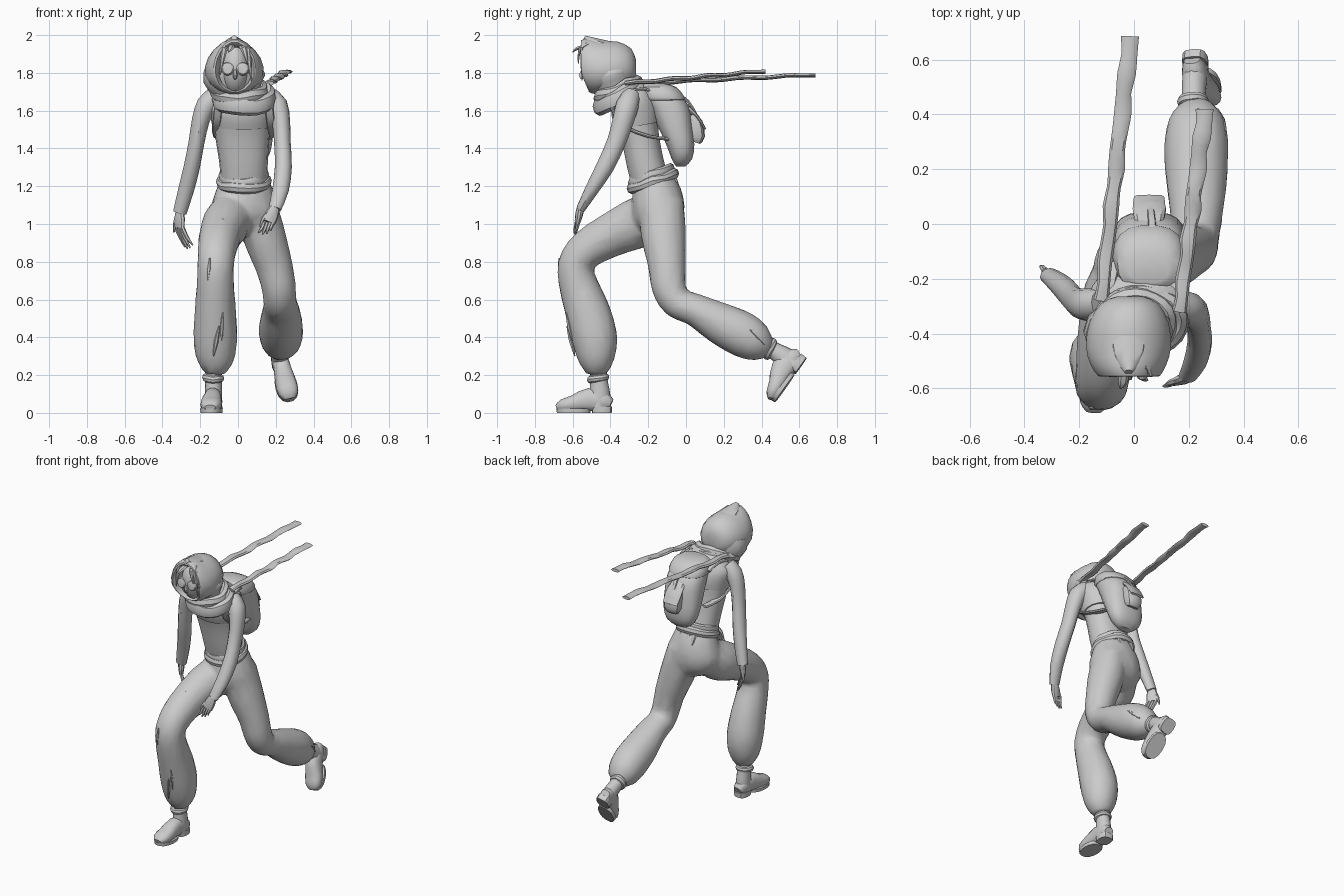
import bpy, math, random
from mathutils import Vector, Matrix

random.seed(4)
X, Y, Z = Vector((1, 0, 0)), Vector((0, 1, 0)), Vector((0, 0, 1))


def smooth_path(rings, closed, steps):
    """Catmull-Rom interpolation of (x, y, z, a, b) rings."""
    n, out = len(rings), []
    get = lambda i: rings[i % n] if closed else rings[max(0, min(n - 1, i))]
    for i in range(n if closed else n - 1):
        p0, p1, p2, p3 = (get(i + k) for k in (-1, 0, 1, 2))
        for s in range(steps):
            t = s / steps
            out.append([0.5 * (2 * b + (c - a) * t + (2 * a - 5 * b + 4 * c - d) * t * t
                               + (3 * b - a - 3 * c + d) * t ** 3)
                        for a, b, c, d in zip(p0, p1, p2, p3)])
    if not closed:
        out.append(list(rings[-1]))
    return out


def loft(name, rings, sides=14, power=2.0, ref=X, axis=None, closed=False, steps=2, matrix=None):
    """Skin elliptical rings along a path: a = half width along ref, b = across it."""
    path = smooth_path(rings, closed, steps)
    n, verts, faces = len(path), [], []
    for i, (x, y, z, a, b) in enumerate(path):
        nxt = path[(i + 1) % n] if closed else path[min(i + 1, n - 1)]
        prv = path[i - 1] if closed else path[max(i - 1, 0)]
        t = axis or (Vector(nxt[:3]) - Vector(prv[:3])).normalized()
        u = (ref - t * ref.dot(t)).normalized()
        v = t.cross(u)
        for k in range(sides):
            c, s = math.cos(2 * math.pi * k / sides), math.sin(2 * math.pi * k / sides)
            c = math.copysign(abs(c) ** (2 / power), c)
            s = math.copysign(abs(s) ** (2 / power), s)
            verts.append(Vector((x, y, z)) + u * (c * max(a, .002)) + v * (s * max(b, .002)))
    for i in range(n if closed else n - 1):
        j = (i + 1) % n
        for k in range(sides):
            m = (k + 1) % sides
            faces.append((i * sides + k, i * sides + m, j * sides + m, j * sides + k))
    if not closed:
        faces.append(tuple(reversed(range(sides))))
        faces.append(tuple(range((n - 1) * sides, n * sides)))
    mesh = bpy.data.meshes.new(name)
    mesh.from_pydata([matrix @ p for p in verts] if matrix else verts, [], faces)
    obj = bpy.data.objects.new(name, mesh)
    bpy.context.collection.objects.link(obj)
    return obj


def hoop(name, centre, rx, ry, slope, a, b, wobble=0.0, matrix=None):
    """Tilted cloth ring; slope raises the back."""
    rings = []
    for k in range(12):
        t = 2 * math.pi * k / 12
        w = random.uniform(-wobble, wobble)
        rings.append((centre[0] + rx * math.cos(t), centre[1] + ry * math.sin(t),
                      centre[2] + slope * math.sin(t) + w, a + w / 2, b + w / 2))
    return loft(name, rings, 8, ref=Z, closed=True, matrix=matrix)


# baggy trousers: hips and both legs fused into one cloth
hips = loft("trousers", [(.035, -.18, 1.26, .12, .105), (.035, -.155, 1.16, .16, .135),
                         (.035, -.145, 1.06, .185, .14), (.035, -.15, .98, .14, .11),
                         (.035, -.16, .93, .05, .05)], steps=3)
leg_a = loft("leg_front", [(-.03, -.13, 1.1, .09, .1), (-.06, -.25, 1.01, .125, .135),
                           (-.09, -.38, .95, .115, .12), (-.11, -.52, .87, .105, .105),
                           (-.118, -.585, .785, .098, .095), (-.12, -.57, .68, .1, .105),
                           (-.12, -.525, .55, .11, .12), (-.12, -.485, .4, .118, .124),
                           (-.12, -.475, .28, .1, .098), (-.125, -.47, .205, .055, .055)], steps=3)
leg_b = loft("leg_back", [(.1, -.13, 1.12, .1, .12), (.135, -.12, .95, .115, .122),
                          (.19, -.1, .78, .1, .102), (.215, -.092, .67, .092, .093),
                          (.222, -.05, .585, .09, .085), (.228, .05, .545, .1, .088),
                          (.228, .18, .475, .115, .112), (.228, .3, .415, .118, .122),
                          (.228, .385, .365, .1, .1), (.228, .445, .335, .05, .05)], steps=3)
for o in (hips, leg_a, leg_b):
    o.select_set(True)
bpy.context.view_layer.objects.active = hips
bpy.ops.object.join()
fuse = hips.modifiers.new("fuse", 'REMESH')
fuse.mode, fuse.voxel_size = 'VOXEL', .016
relax = hips.modifiers.new("relax", 'SMOOTH')
relax.factor, relax.iterations = .5, 6
hips.modifiers.new("facet", 'DECIMATE').ratio = .12
for m in ("fuse", "relax", "facet"):
    bpy.ops.object.modifier_apply(modifier=m)

# cloth folds on the shins and front thigh
for i, (p, q) in enumerate((((-.1, -.63, .46), (-.13, -.588, .3)), ((-.08, -.635, .53), (-.09, -.6, .38)),
                            ((.335, .34, .44), (.305, .42, .36)), ((.24, .36, .5), (.25, .44, .4)),
                            ((-.15, -.672, .82), (-.16, -.665, .7)))):
    m = [(a + b) / 2 for a, b in zip(p, q)]
    loft(f"trouser_fold_{i}", [(*p, .003, .003), (*m, .012, .012), (*q, .003, .003)], 6)


# boots, modelled around the ankle and then posed
def boot(tag, matrix):
    loft("boot_shaft_" + tag, [(0, 0, .01, .045, .045), (0, .005, -.05, .044, .047),
                               (0, .008, -.12, .046, .058), (0, 0, -.18, .045, .06)], 12, matrix=matrix)
    loft("boot_foot_" + tag, [(0, .068, -.165, .03, .028), (0, .03, -.15, .045, .053),
                              (0, -.05, -.14, .047, .062), (0, -.13, -.16, .057, .044),
                              (0, -.19, -.172, .052, .034), (0, -.22, -.182, .028, .015)], 14, 2.4, matrix=matrix)
    loft("boot_sole_" + tag, [(0, -.13, -.188, .06, .093), (0, -.13, -.21, .058, .09)], 14, 2.3, steps=1, matrix=matrix)
    loft("boot_heel_" + tag, [(0, .02, -.175, .046, .055), (0, .02, -.21, .045, .052)], 12, 3, steps=1, matrix=matrix)
    hoop("boot_cuff_" + tag, (0, 0, -.025), .042, .044, .008, .02, .016, .004, matrix)


boot("front", Matrix.Translation((-.13, -.465, .21)) @ Matrix.Rotation(-.08, 4, 'Z'))
boot("back", Matrix.Translation((.215, .425, .352)) @ Matrix.Rotation(-.12, 4, 'Y')
     @ Matrix.Rotation(math.radians(55), 4, 'X') @ Matrix.Rotation(.12, 4, 'Z'))

# torso, short top and waist sash
loft("torso", [(.03, -.185, 1.2, .12, .1), (.03, -.215, 1.32, .128, .1), (.025, -.235, 1.42, .138, .1),
               (.022, -.25, 1.5, .148, .105), (.02, -.265, 1.58, .16, .115),
               (.02, -.28, 1.66, .16, .1), (.02, -.3, 1.71, .09, .07)], 18, 2.3)
loft("short_top", [(.022, -.252, 1.52, .158, .118), (.022, -.265, 1.59, .174, .132),
                   (.02, -.28, 1.65, .185, .12), (.015, -.3, 1.69, .15, .1), (.01, -.33, 1.74, .08, .08)], 18, 2.2)
hoop("waist_sash_lower", (.03, -.175, 1.225), .125, .115, .04, .028, .022, .006)
hoop("waist_sash_upper", (.03, -.185, 1.255), .115, .105, .035, .026, .018, .006)
for i, x in enumerate((-.02, .02, .07)):
    loft(f"sash_end_{i}", [(x, -.075, 1.27, .02, .012), (x, -.057, 1.23, .018, .012), (x, -.035, 1.18, .006, .006)], 8)

# arms
loft("arm_left", [(.16, -.29, 1.68, .05, .05), (.205, -.31, 1.63, .058, .06), (.228, -.335, 1.54, .048, .056),
                  (.235, -.37, 1.43, .044, .05), (.24, -.43, 1.3, .045, .047),
                  (.225, -.5, 1.18, .044, .036), (.195, -.557, 1.08, .034, .024)], 12)
loft("arm_right", [(-.12, -.29, 1.68, .05, .05), (-.165, -.295, 1.63, .055, .06), (-.197, -.29, 1.55, .047, .055),
                   (-.22, -.275, 1.43, .042, .05), (-.245, -.245, 1.3, .043, .047),
                   (-.275, -.215, 1.18, .042, .038), (-.308, -.19, 1.06, .036, .03)], 12)


# hands: palm, four fingers and a thumb
def hand(tag, wrist, knuckle, tip, spread):
    w, k, t, s = (Vector(p) for p in (wrist, knuckle, tip, spread))
    loft("palm_" + tag, [(*w, .026, .02), (*w.lerp(k, .5), .037, .02), (*k, .036, .014)], 10, ref=s)
    for i in range(4):
        off = s * (i - 1.5) * .018
        end = t + off * 1.3 + Z * (abs(i - 1.4) * .012)
        mid = (k + end) / 2 + off * .3 + (k - w).normalized() * .006
        loft(f"finger_{tag}_{i}", [(*(k + off), .011, .011), (*mid, .01, .01), (*end, .004, .004)], 6)
    a, b = w.lerp(k, .35) - s * .025, k - s * .05
    loft("thumb_" + tag, [(*a, .012, .012), (*a.lerp(b, .6), .011, .011), (*(b - Z * .02), .004, .004)], 6)


hand("left", (.195, -.557, 1.09), (.163, -.575, 1.01), (.14, -.585, .94), (.95, .2, .1))
hand("right", (-.308, -.19, 1.07), (-.31, -.19, .98), (-.26, -.205, .865), (.6, -.75, .1))

# head, face and goggles
loft("neck", [(.01, -.31, 1.64, .055, .055), (-.01, -.42, 1.77, .055, .055)], 12, steps=1)
bpy.ops.mesh.primitive_uv_sphere_add(segments=16, ring_count=12, location=(-.015, -.455, 1.82), rotation=(.15, 0, 0))
head = bpy.context.object
head.name, head.scale = "head", (.08, .098, .135)
loft("nose", [(-.015, -.535, 1.825, .009, .01), (-.015, -.553, 1.785, .012, .018), (-.015, -.545, 1.77, .008, .008)], 6)
for x in (-.055, .025):
    loft("goggle_lens", [(x, -.5, 1.825, .034, .034), (x, -.55, 1.82, .034, .034), (x, -.557, 1.82, .026, .026)], 14, steps=1)
for i, (x, y, x2, z2) in enumerate(((-.03, -.6, -.05, 1.91), (.01, -.57, .05, 1.85), (.03, -.55, .07, 1.76),
                                    (-.05, -.55, -.095, 1.79))):
    loft(f"hair_strand_{i}", [(x, -.5, 1.95, .016, .012), ((x + x2) / 2, (y - .55) / 2, 1.93, .018, .01),
                              (x2, y, z2, .003, .003)], 6)

# hood with rolled opening, narrower above than at the cheeks, and a peaked tip
hood = loft("hood", [(-.015, -.265, 1.82, .05, .05), (-.016, -.29, 1.83, .105, .1), (-.018, -.36, 1.835, .145, .132),
                     (-.02, -.45, 1.832, .155, .14), (-.02, -.515, 1.835, .138, .148), (-.018, -.555, 1.835, .112, .14),
                     (-.016, -.545, 1.825, .095, .125), (-.015, -.48, 1.82, .08, .11)], 18, axis=-Y)
for v in hood.data.vertices:
    v.co.x = -.02 + (v.co.x + .02) * (1 + .9 * (1.83 - v.co.z))
    v.co.y += max(0, -v.co.y - .45) * max(0, 1.8 - v.co.z) * 4
loft("hood_peak", [(-.02, -.36, 1.9, .08, .06), (-.02, -.47, 1.945, .065, .04), (-.02, -.54, 1.985, .015, .015)], 10)
loft("hood_drape", [(-.02, -.4, 1.82, .155, .125), (-.02, -.39, 1.77, .165, .12), (-.005, -.37, 1.7, .125, .1)])

# wrapped scarf with two streaming tails
hoop("scarf_wrap_upper", (.005, -.36, 1.71), .125, .1, .04, .04, .033, .01)
hoop("scarf_wrap_lower", (.03, -.355, 1.67), .14, .105, .05, .048, .033, .012)
for tag, start, end in (("long", (-.12, -.28, 1.745), (-.012, .685, 1.79)),
                        ("short", (.165, -.32, 1.745), (.26, .42, 1.81))):
    rings = []
    for i in range(15):
        t = i / 14
        p = Vector(start).lerp(Vector(end), t)
        rings.append((p.x + .003 * math.sin(i * 2.1), p.y, p.z + .004 * math.sin(i * 1.7),
                      .025 + .007 * t + .003 * math.cos(i * 2.6), .013 - .002 * t))
    loft("scarf_tail_" + tag, rings, 8)

# backpack, pocket and straps
loft("backpack", [(.055, -.17, 1.725, .07, .045), (.055, -.14, 1.69, .115, .1), (.055, -.09, 1.62, .128, .108),
                  (.055, -.058, 1.52, .13, .094), (.055, -.03, 1.42, .125, .075),
                  (.055, -.022, 1.345, .1, .055), (.055, -.028, 1.305, .05, .025)], 18, 2.5, axis=-Z)
loft("backpack_lid", [(.055, -.165, 1.745, .07, .05), (.055, -.145, 1.725, .115, .095),
                      (.055, -.12, 1.67, .132, .115), (.055, -.115, 1.655, .125, .108)], 18, 2.5, axis=-Z)
loft("backpack_pocket", [(.06, .02, 1.57, .05, .03), (.06, .045, 1.53, .056, .045),
                         (.06, .06, 1.46, .055, .04), (.06, .055, 1.43, .04, .02)], 12, 3)
loft("pocket_flap", [(.055, .0, 1.62, .05, .015), (.055, .055, 1.57, .06, .012), (.055, .1, 1.5, .055, .008)], 8, 3)
loft("backpack_strap_end", [(.07, -.06, 1.7, .014, .008), (.065, .01, 1.65, .014, .008), (.06, .06, 1.57, .012, .006)], 8, 3)
for side in (-1, 1):
    loft("shoulder_strap", [(.03 + side * dx, y, z, .022, .009) for dx, y, z in
                            ((.1, -.14, 1.68), (.12, -.22, 1.715), (.135, -.33, 1.69), (.135, -.39, 1.61),
                             (.145, -.33, 1.52), (.14, -.2, 1.465), (.11, -.09, 1.45))], 8, 3)

# shading
bpy.ops.object.select_all(action='SELECT')
bpy.context.view_layer.objects.active = head
bpy.ops.object.shade_smooth_by_angle(angle=math.radians(35))
